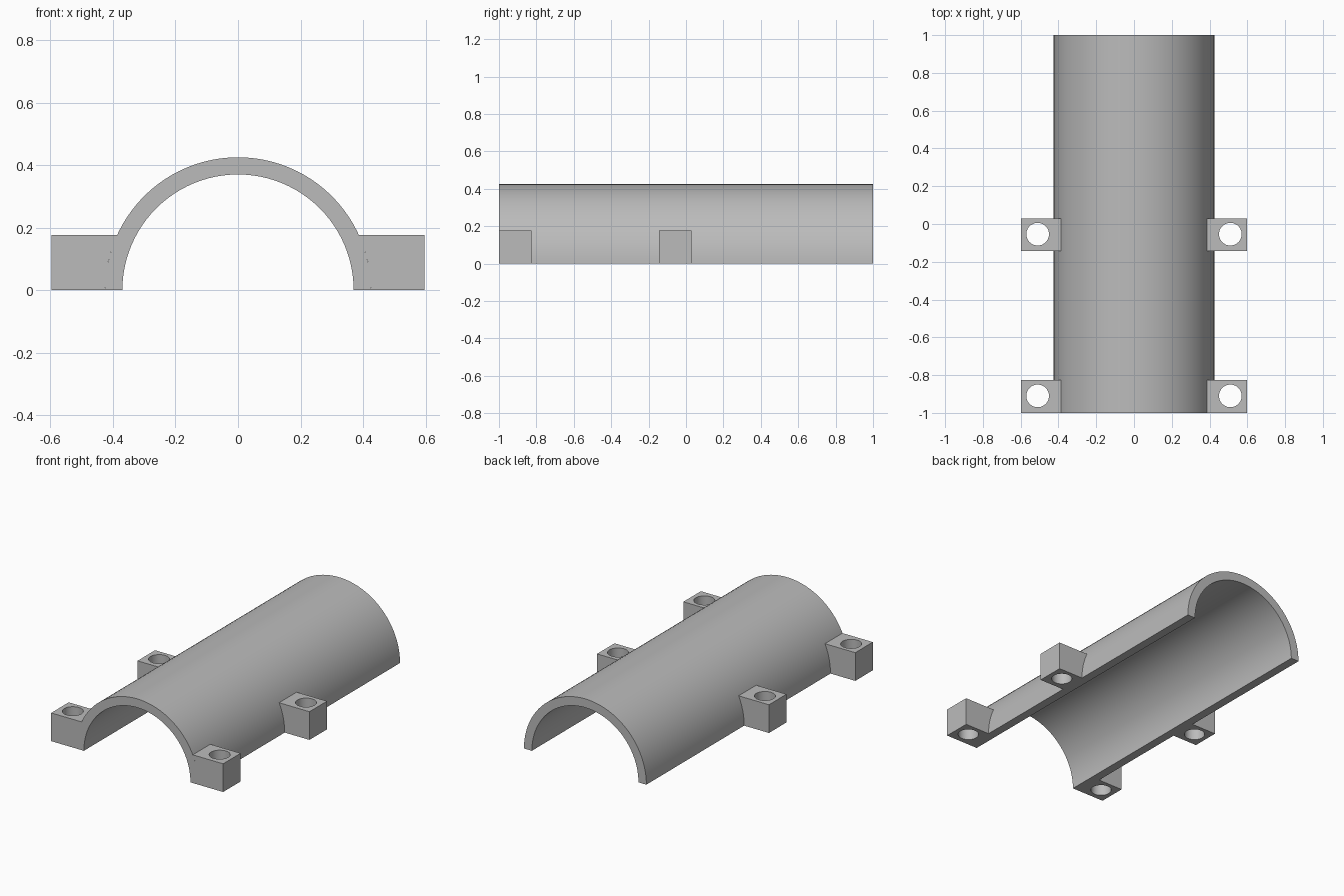
import bpy
import bmesh
from math import sin, cos, pi, asin

if "Cube" in bpy.data.objects:
    bpy.data.objects.remove(bpy.data.objects["Cube"], do_unlink=True)

OUTER, INNER, STEPS = 0.425, 0.37, 48
LUG_X, LUG_Z, LUG_LEN = 0.597, 0.177, 0.174
HOLE_X, HOLE_R = 0.51, 0.06

grey = bpy.data.materials.new("plain grey")
grey.use_nodes = True
grey.diffuse_color = (0.5, 0.5, 0.5, 1)
grey.node_tree.nodes["Principled BSDF"].inputs["Base Color"].default_value = (0.5, 0.5, 0.5, 1)


def arc(radius, start, end, steps):
    return [(radius * cos(start + (end - start) * i / steps),
             radius * sin(start + (end - start) * i / steps)) for i in range(steps + 1)]


def extrude_profile(name, points, y0, y1):
    """Solid from an x-z outline, running from y0 to y1."""
    bm = bmesh.new()
    face = bm.faces.new([bm.verts.new((x, y0, z)) for x, z in points])
    moved = bmesh.ops.extrude_face_region(bm, geom=[face])["geom"]
    verts = [v for v in moved if isinstance(v, bmesh.types.BMVert)]
    bmesh.ops.translate(bm, verts=verts, vec=(0, y1 - y0, 0))
    bmesh.ops.recalc_face_normals(bm, faces=bm.faces)
    mesh = bpy.data.meshes.new(name)
    bm.to_mesh(mesh)
    bm.free()
    obj = bpy.data.objects.new(name, mesh)
    bpy.context.collection.objects.link(obj)
    mesh.materials.append(grey)
    return obj


def smooth(obj):
    bpy.ops.object.select_all(action="DESELECT")
    obj.select_set(True)
    bpy.context.view_layer.objects.active = obj
    bpy.ops.object.shade_smooth_by_angle(angle=pi / 6)


def drill(obj, x, y):
    """Cut a vertical bolt hole and remove the cutter."""
    bpy.ops.mesh.primitive_cylinder_add(vertices=48, radius=HOLE_R, depth=1, location=(x, y, 0))
    cutter = bpy.context.object
    cutter.hide_render = True
    cutter.data.materials.append(grey)
    mod = obj.modifiers.new("bolt hole", "BOOLEAN")
    mod.operation, mod.solver, mod.object = "DIFFERENCE", "EXACT", cutter
    bpy.context.view_layer.objects.active = obj
    bpy.ops.object.modifier_apply(modifier=mod.name)
    bpy.data.objects.remove(cutter, do_unlink=True)


# Half pipe shell, open underneath and at both ends
shell = extrude_profile("half_pipe_shell",
                        arc(OUTER, 0, pi, STEPS) + arc(INNER, pi, 0, STEPS), -1, 1)
smooth(shell)

# Four bolt lugs, each hugging the outside of the shell
top_angle = asin(LUG_Z / OUTER)
for place, y0 in (("front", -1), ("middle", -0.144)):
    for side, s in (("left", 1), ("right", -1)):
        outline = arc(OUTER, 0, top_angle, 8) + [(LUG_X, LUG_Z), (LUG_X, 0)]
        lug = extrude_profile(f"{place}_{side}_lug", [(s * x, z) for x, z in outline],
                              y0, y0 + LUG_LEN)
        drill(lug, s * HOLE_X, y0 + LUG_LEN / 2 + 0.003)
        smooth(lug)
